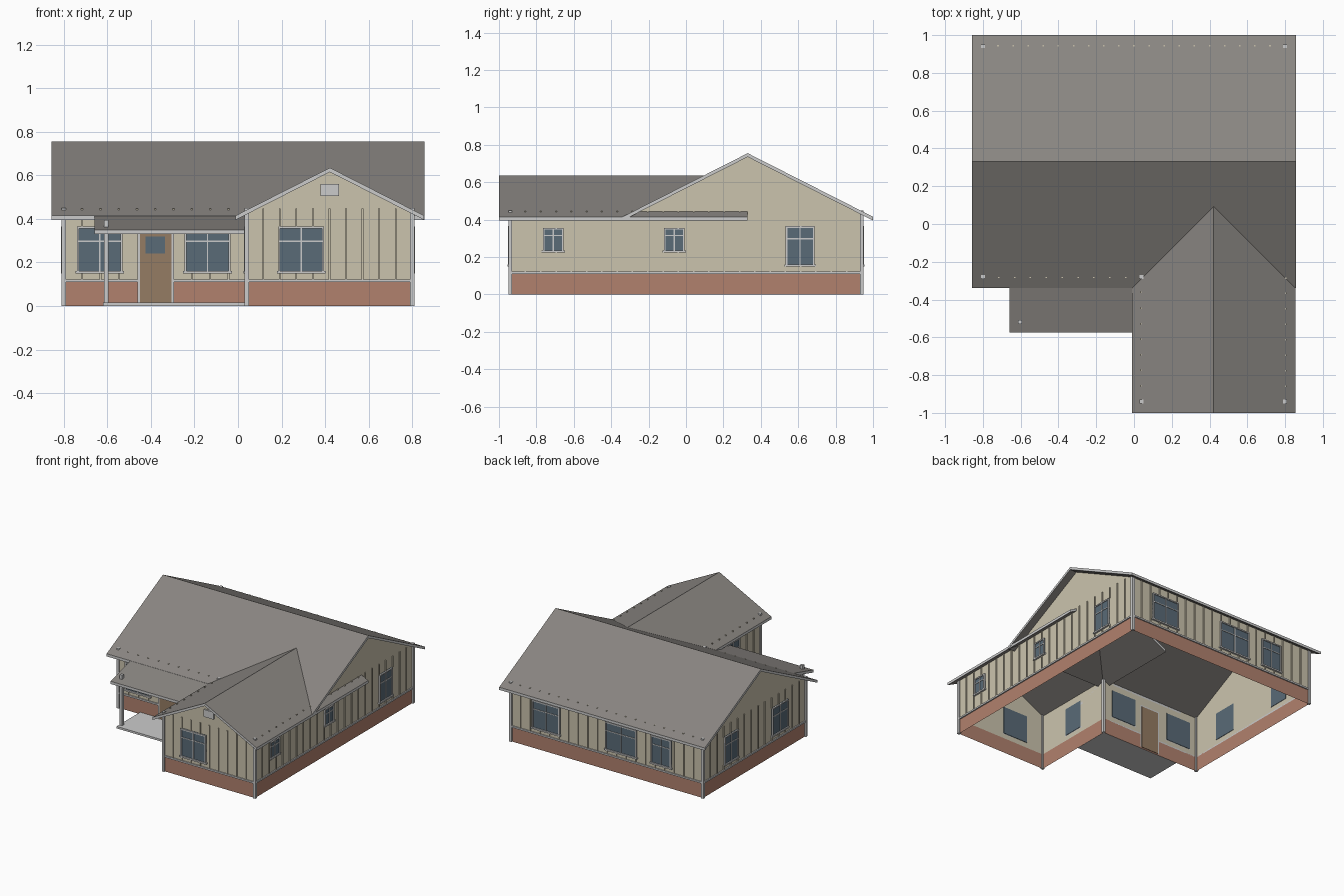
import bpy, bmesh

if "Cube" in bpy.data.objects:
    bpy.data.objects.remove(bpy.data.objects["Cube"])

def mat(name, r, g, b):
    m = bpy.data.materials.new(name)
    m.diffuse_color = (r, g, b, 1)
    m.use_nodes = True
    m.node_tree.nodes["Principled BSDF"].inputs["Base Color"].default_value = m.diffuse_color
    return m

SIDING = mat("siding", .60, .55, .42)
BRICK = mat("brick", .44, .22, .155)
ROOF = mat("roofing", .25, .235, .22)
TRIM = mat("trim", .52, .52, .53)
GLASS = mat("glass", .10, .145, .185)
DOOR = mat("door_wood", .30, .20, .125)

def finish(name, bm, *mats):
    me = bpy.data.meshes.new(name)
    bm.to_mesh(me)
    bm.free()
    for m in mats:
        me.materials.append(m)
    ob = bpy.data.objects.new(name, me)
    bpy.context.collection.objects.link(ob)
    return ob

def boxes(name, items, m):
    """One object from boxes given as ((x0,x1),(y0,y1),(z0,z1))."""
    bm = bmesh.new()
    for b in items:
        vs = bmesh.ops.create_cube(bm, size=1)["verts"]
        for v in vs:
            v.co = [(lo + hi) / 2 + c * (hi - lo) for c, (lo, hi) in zip(v.co, b)]
    return finish(name, bm, m)

def slab(name, profile, axis, a, b):
    """Roof slab: profile (u, z) of the top, thickened down and extruded; upright edges are trim."""
    pts = profile + [(u, z - .02) for u, z in reversed(profile)]
    at = lambda u, z, e: (e, u, z) if axis == 'x' else (u, e, z)
    bm = bmesh.new()
    ends = [[bm.verts.new(at(u, z, e)) for u, z in pts] for e in (a, b)]
    for e in ends:
        bm.faces.new(e)
    n = len(pts)
    for i in range(n):
        j = (i + 1) % n
        bm.faces.new((ends[0][i], ends[0][j], ends[1][j], ends[1][i]))
    bmesh.ops.recalc_face_normals(bm, faces=bm.faces)
    for f in bm.faces:
        f.normal_update()
        f.material_index = int(abs(f.normal.z) < .1)
    return finish(name, bm, ROOF, TRIM)

SILL, EAVE, POST = .115, .435, .447

class Wall:
    """Thin upright wall along an axis at offset c, facing outward in direction s."""
    def __init__(self, name, axis, c, s, u0, u1, peak=None, top=None):
        self.axis, self.c, self.s, self.name = axis, c, s, name
        self.u0, self.u1, self.holes = u0, u1, []
        top = top or [(u1, EAVE)] + ([peak] if peak else []) + [(u0, EAVE)]
        self.sheet(name + "_brick", [(u0, 0), (u1, 0), (u1, SILL), (u0, SILL)], BRICK)
        self.sheet(name + "_siding", [(u0, SILL), (u1, SILL)] + top, SIDING)
        boxes(name + "_ledge", [self.box(u0, u1, .11, .122, 0, .009)], TRIM)

    def sheet(self, name, pts, m):
        bm = bmesh.new()
        bm.faces.new([bm.verts.new((u, self.c, z) if self.axis == 'x' else (self.c, u, z))
                      for u, z in pts])
        f = bm.faces[:][0]
        f.normal_update()
        if f.normal['xy'.index('y' if self.axis == 'x' else 'x')] * self.s < 0:
            f.normal_flip()
        finish(name, bm, m)

    def box(self, u0, u1, z0, z1, d0, d1):
        d = tuple(sorted((self.c + self.s * d0, self.c + self.s * d1)))
        return ((u0, u1), d, (z0, z1)) if self.axis == 'x' else (d, (u0, u1), (z0, z1))

    def window(self, u, w, z0=.155, z1=.365):
        a, b, t = u - w / 2, u + w / 2, .009
        self.holes.append((a, b, z0, z1))
        bar = z0 + (z1 - z0) * .68
        boxes(self.name + "_glass", [self.box(a, b, z0, z1, -.003, .005)], GLASS)
        boxes(self.name + "_window_frame", [
            self.box(a, a + t, z0, z1, 0, .012), self.box(b - t, b, z0, z1, 0, .012),
            self.box(a, b, z1 - t, z1, 0, .012),
            self.box(a - .007, b + .007, z0 - .006, z0 + .005, 0, .014),
            self.box(u - .003, u + .003, z0, z1, 0, .009),
            self.box(a, b, bar - .003, bar + .003, 0, .009)], TRIM)

    def battens(self):
        items, n = [], round((self.u1 - self.u0) / .08)
        for i in range(1, n):
            u = self.u0 + (self.u1 - self.u0) * i / n
            spans = [(.122, POST)]
            for a, b, z0, z1 in self.holes:
                if a - .008 < u < b + .008:
                    spans = [p for p in ((.122, z0), (z1, POST)) if p[1] > p[0]]
            items += [self.box(u - .004, u + .004, p, q, 0, .007) for p, q in spans]
        boxes(self.name + "_battens", items, SIDING)

# walls of the L-shaped plan
front = Wall("front_wall", 'x', -.28, -1, -.80, .04)
wing = Wall("wing_front_wall", 'x', -.94, -1, .04, .80, (.422, .625))
wing_side = Wall("wing_side_wall", 'y', .04, -1, -.94, -.28)
left = Wall("left_wall", 'y', -.80, -1, -.28, .94, (.33, .745))
back = Wall("back_wall", 'x', .94, 1, -.80, .80)
right = Wall("right_wall", 'y', .80, 1, -.94, .94,
             top=[(.94, EAVE), (.33, .745), (-.28, EAVE), (-.94, EAVE)])

# windows
front.window(-.635, .21)
front.window(-.14, .21)
wing.window(.29, .21)
wing_side.window(-.61, .16)
left.window(.03, .19)
left.window(.61, .16)
back.window(.505, .23)
back.window(-.12, .26)
back.window(-.455, .17)
right.window(-.71, .11, .23, .355)
right.window(-.063, .11, .23, .355)
right.window(.61, .155)

# front door with its casing and light
front.holes.append((-.465, -.29, .01, .345))
boxes("front_door", [front.box(-.45, -.305, .01, .335, -.004, .011)], DOOR)
boxes("door_light", [front.box(-.425, -.335, .24, .32, 0, .014)], GLASS)
boxes("door_casing", [front.box(-.462, -.449, .01, .345, 0, .015),
                      front.box(-.306, -.293, .01, .345, 0, .015),
                      front.box(-.462, -.293, .335, .347, 0, .015)], TRIM)

for w in (front, wing, wing_side, left, back, right):
    w.battens()

# corner boards
boxes("corner_boards", [((x - .01, x + .01), (y - .01, y + .01), (0, .45)) for x, y in
      [(-.80, -.28), (-.80, .94), (.80, .94), (.80, -.94), (.04, -.94), (.04, -.28)]], TRIM)

# gable vent
boxes("gable_vent", [wing.box(.38, .463, .505, .56, 0, .012)], TRIM)

# roofs
slab("main_roof", [(-.34, .415), (.33, .755), (1.0, .415)], 'x', -.857, .857)
slab("wing_roof", [(-.011, .415), (.422, .635), (.855, .415)], 'y', -1.0, .33)
slab("porch_roof", [(-.575, .35), (-.28, .43)], 'x', -.66, .04)

# porch
boxes("porch_slab", [((-.62, .04), (-.56, -.28), (0, .015))], TRIM)
boxes("porch_post", [((-.615, -.594), (-.53, -.509), (.015, .395))], TRIM)
boxes("porch_beam", [((-.63, .04), (-.53, -.51), (.332, .35))], TRIM)
